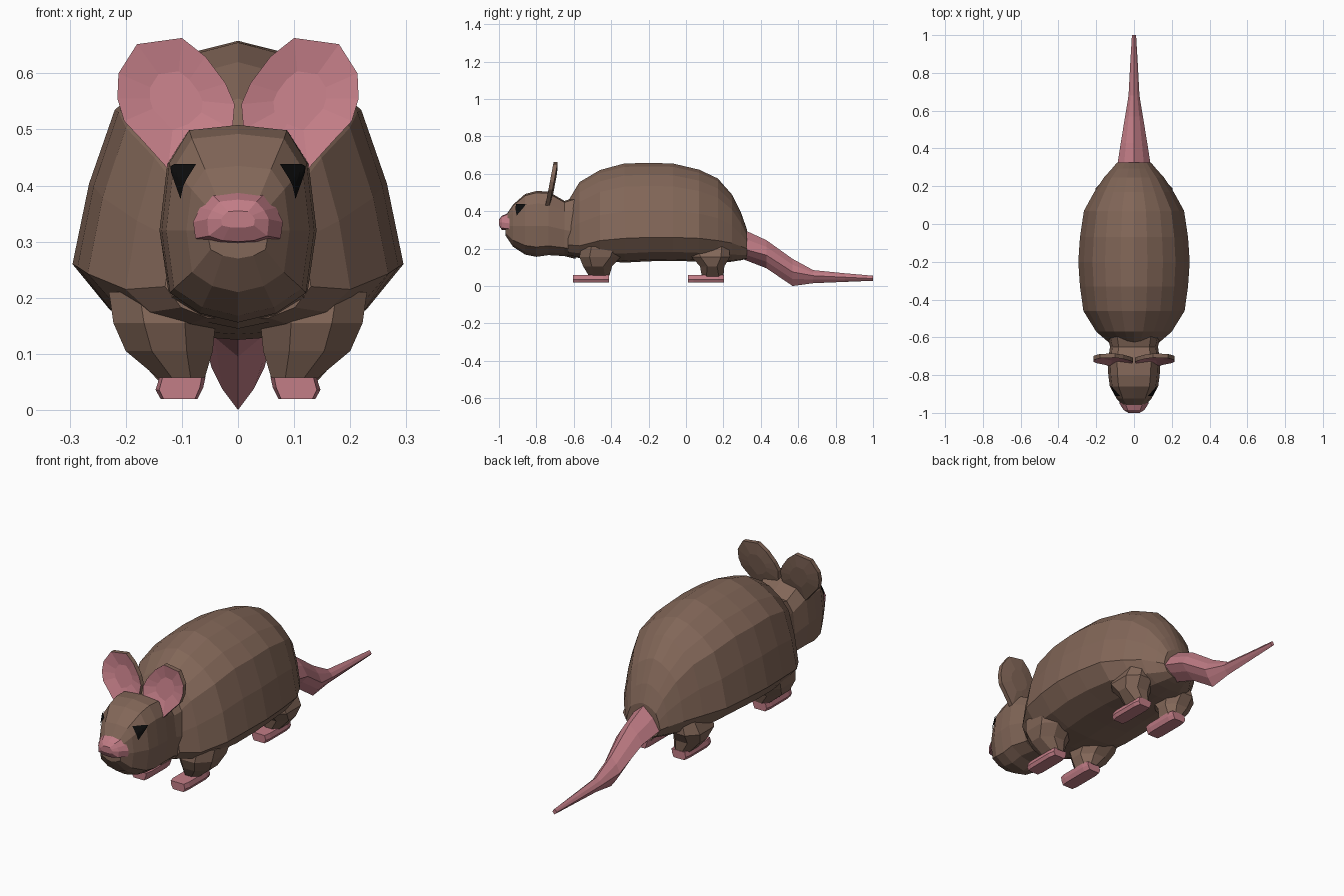
import bpy, bmesh, math
from mathutils import Vector
from mathutils.bvhtree import BVHTree

if "Cube" in bpy.data.objects:
    bpy.data.objects.remove(bpy.data.objects["Cube"])


def material(name, rgb):
    m = bpy.data.materials.new(name)
    m.diffuse_color = (*rgb, 1)
    m.use_nodes = True
    m.node_tree.nodes["Principled BSDF"].inputs["Base Color"].default_value = m.diffuse_color
    return m


BROWN = material("brown fur", (0.225, 0.135, 0.098))
PINK = material("pink skin", (0.54, 0.205, 0.24))
BLACK = material("black", (0.004, 0.004, 0.004))


def finish(name, bm, *mats):
    bmesh.ops.recalc_face_normals(bm, faces=bm.faces)
    me = bpy.data.meshes.new(name)
    bm.to_mesh(me)
    bm.free()
    for m in mats:
        me.materials.append(m)
    ob = bpy.data.objects.new(name, me)
    bpy.context.collection.objects.link(ob)
    return ob


def loft(name, rings, mat):
    """Skin a list of closed rings and cap both ends."""
    bm = bmesh.new()
    vr = [[bm.verts.new(p) for p in r] for r in rings]
    n = len(vr[0])
    for a, b in zip(vr, vr[1:]):
        for i in range(n):
            j = (i + 1) % n
            bm.faces.new((a[i], a[j], b[j], b[i]))
    bm.faces.new(vr[0])
    bm.faces.new(vr[-1])
    return finish(name, bm, mat)


def section(y, w, top, mid, bot, upper, lower):
    """Symmetric ring: upper/lower give (width, height) fractions around mid."""
    half = [(a * w, mid + b * (top - mid)) for a, b in upper]
    half += [(a * w, mid - b * (mid - bot)) for a, b in lower]
    pts = half + [(-x, z) for x, z in half[-2:0:-1]]
    return [(x, y, z) for x, z in pts]


# Body: y, half width, top, side seam, bottom
BODY_UP = [(0, 1), (.24, .955), (.52, .84), (.745, .69), (.9, .36), (1, 0)]
BODY_LOW = [(.78, .62), (.42, .93), (0, 1)]
body = [(-.63, .13, .455, .22, .16), (-.57, .20, .555, .215, .15),
        (-.46, .268, .62, .243, .135), (-.33, .286, .655, .255, .125),
        (-.20, .295, .658, .26, .132), (-.07, .286, .655, .26, .135),
        (.07, .265, .622, .255, .13), (.17, .21, .575, .243, .125),
        (.245, .16, .49, .23, .13), (.295, .115, .39, .212, .138),
        (.325, .09, .305, .20, .145)]
loft("body", [section(*r, BODY_UP, BODY_LOW) for r in body], BROWN)

# Head and neck
HEAD_UP = [(0, 1), (.64, .95), (.9, .64), (1, 0)]
HEAD_LOW = [(.89, .68), (.5, .9), (0, 1)]
head = [(-.965, .055, .375, .32, .27), (-.925, .092, .435, .32, .21),
        (-.86, .128, .492, .32, .168), (-.80, .136, .508, .32, .156),
        (-.735, .14, .505, .32, .165), (-.65, .127, .455, .30, .16),
        (-.59, .14, .475, .29, .145)]
head_ob = loft("head", [section(*r, HEAD_UP, HEAD_LOW) for r in head], BROWN)

# Nose: a faceted snout tip
NOSE_UP = [(0, 1), (.6, .9), (.85, .45), (1, 0)]
NOSE_LOW = [(.95, .75), (.5, .95), (0, 1)]
nose = [(-1.0, .03, .355, .34, .325), (-.985, .055, .375, .34, .30),
        (-.945, .08, .392, .335, .296)]
loft("nose", [section(*r, NOSE_UP, NOSE_LOW) for r in nose], PINK)

# Tail
TAIL_UP = [(0, 1), (.6, .55), (1, 0)]
TAIL_LOW = [(.6, .5), (0, 1)]
tail = [(.30, .09, .305, .20, .145), (.43, .07, .245, .165, .095),
        (.57, .047, .145, .075, .0), (.68, .029, .085, .055, .015),
        (.85, .02, .068, .047, .022), (1.0, .011, .055, .04, .028)]
loft("tail", [section(*r, TAIL_UP, TAIL_LOW) for r in tail], PINK)


def box_ring(x0, x1, y0, y1, z, s):
    """Rectangle with cut corners."""
    c = .3 * min(x1 - x0, y1 - y0)
    p = [(x0 + c, y0), (x1 - c, y0), (x1, y0 + c), (x1, y1 - c),
         (x1 - c, y1), (x0 + c, y1), (x0, y1 - c), (x0, y0 + c)]
    return [(s * x, y, z) for x, y in p]


# Legs: x0, x1, y0, y1, z
front_leg = [(.06, .14, -.52, -.41, .055), (.045, .20, -.55, -.395, .105),
             (.04, .222, -.57, -.35, .155), (.05, .23, -.56, -.33, .21)]
back_leg = [(.06, .14, .085, .20, .05), (.05, .19, .075, .205, .105),
            (.045, .205, .03, .235, .155), (.05, .18, .02, .23, .21)]
# Foot outline seen from the front: x, z
FOOT = [(.058, .058), (.062, .04), (.072, .02), (.138, .02), (.147, .036), (.14, .058)]

for s, side in ((1, "left"), (-1, "right")):
    for name, leg, y0 in (("front", front_leg, -.605), ("back", back_leg, .01)):
        loft(f"{name}_leg_{side}", [box_ring(*r, s) for r in leg], BROWN)
        rings = [[(s * (.103 + (x - .103) * k), y, z) for x, z in FOOT]
                 for y, k in ((y0, .85), (y0 + .03, 1), (y0 + .16, 1), (y0 + .193, .85))]
        loft(f"{name}_foot_{side}", rings, PINK)

# Ears: dished discs, pink in front, fur on the rim and back
EAR = [(.125, .43), (.172, .482), (.203, .515), (.215, .555), (.213, .60), (.18, .652),
       (.10, .663), (.058, .63), (.022, .582), (.006, .545), (.010, .50), (.06, .455)]
for s, side in ((1, "left"), (-1, "right")):
    bm = bmesh.new()

    def ring(k, dy):
        out = []
        for x, z in EAR:
            px, pz = .11 + (x - .11) * k, .555 + (z - .555) * k
            out.append(bm.verts.new((s * px, -.75 + (pz - .44) * .19 + dy, pz)))
        return out

    rings = [ring(.45, .016), ring(1, 0), ring(1, .022), ring(.45, .03)]
    n = len(EAR)
    for k in range(3):
        for i in range(n):
            j = (i + 1) % n
            f = bm.faces.new((rings[k][i], rings[k][j], rings[k + 1][j], rings[k + 1][i]))
            f.material_index = 1 if k == 0 else 0
    bm.faces.new(rings[0]).material_index = 1
    bm.faces.new(rings[3])
    finish(f"ear_{side}", bm, BROWN, PINK)

# Eyes: thin black triangles laid onto the head surface
hb = bmesh.new()
hb.from_mesh(head_ob.data)
bmesh.ops.triangulate(hb, faces=hb.faces)
tree = BVHTree.FromBMesh(hb)
hb.free()
A, B, C = Vector((.126, -.85, .44)), Vector((.07, -.905, .437)), Vector((.096, -.90, .375))
N = 8
for s, side in ((1, "left"), (-1, "right")):
    bm = bmesh.new()
    grid = {}
    for i in range(N + 1):
        for j in range(N + 1 - i):
            p = A + (B - A) * (i / N) + (C - A) * (j / N)
            p.x *= s
            hit, nor, _, _ = tree.find_nearest(p)
            out = Vector((s * .7, -.7, .15)).normalized()
            grid[i, j] = bm.verts.new(hit + out * .006)
    for i in range(N):
        for j in range(N - i):
            bm.faces.new((grid[i, j], grid[i + 1, j], grid[i, j + 1]))
            if i + j < N - 1:
                bm.faces.new((grid[i + 1, j], grid[i + 1, j + 1], grid[i, j + 1]))
    finish(f"eye_{side}", bm, BLACK)
